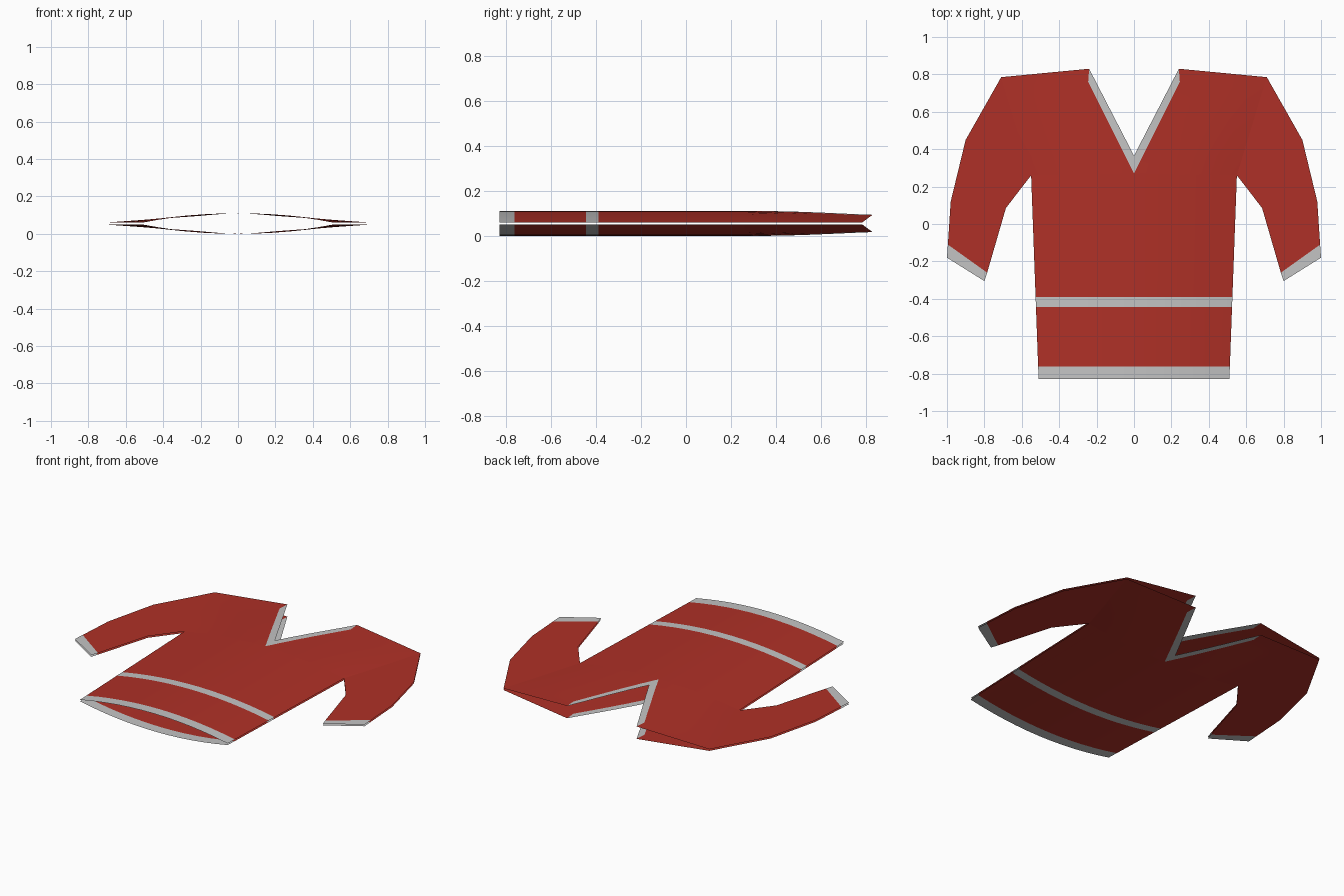
import bpy, bmesh

if "Cube" in bpy.data.objects:
    bpy.data.objects.remove(bpy.data.objects["Cube"])

MID, GAP, RISE = 0.055, 0.005, 0.05      # mid height, half gap at the seams, belly of the arch
ARMPIT, SHOULDER = (0.55, 0.26), (0.71, 0.785)


def material(name, rgb):
    m = bpy.data.materials.new(name)
    m.diffuse_color = (*rgb, 1)
    m.use_nodes = True
    m.node_tree.nodes["Principled BSDF"].inputs["Base Color"].default_value = m.diffuse_color
    return m


red = material("red cloth", (0.43, 0.03, 0.02))
grey = material("light grey trim", (0.55, 0.55, 0.55))


def mix(a, b, t):
    return tuple(p + (q - p) * t for p, q in zip(a, b))


def side_x(y):
    """Half width of the torso at y."""
    if y <= ARMPIT[1]:
        return 0.51 + 0.04 * (y + 0.83) / 1.09
    return 0.55 + 0.16 * (y - 0.26) / 0.525


def lift(x, y):
    """Distance of the cloth from the middle plane."""
    t = min(1, x / side_x(y))
    s = min(1, max(0, (y - 0.26) / 0.525))
    return GAP + RISE * ((1 - t * t) * (1 - s) + (1 - t) * s)


def cloth(name, rows, n, mat):
    """Loft between row ends, mirrored left/right, as a front and a back sheet."""
    for layer, up in (("front", 1), ("back", -1)):
        bm = bmesh.new()
        for side in (1, -1):
            grid = []
            for a, b in rows:
                pts = [mix(a, b, i / n) for i in range(n + 1)]
                grid.append([bm.verts.new((side * x, y, MID + up * lift(x, y))) for x, y in pts])
            for r0, r1 in zip(grid, grid[1:]):
                for i in range(n):
                    f = bm.faces.new((r0[i], r0[i + 1], r1[i + 1], r1[i]))
                    f.normal_update()
                    if f.normal.z * up < 0:
                        f.normal_flip()
        bmesh.ops.remove_doubles(bm, verts=bm.verts, dist=0.0005)
        me = bpy.data.meshes.new(f"{layer}_{name}")
        bm.to_mesh(me)
        bm.free()
        me.materials.append(mat)
        ob = bpy.data.objects.new(me.name, me)
        bpy.context.collection.objects.link(ob)
        bpy.context.view_layer.objects.active = ob
        bpy.ops.object.select_all(action='DESELECT')
        ob.select_set(True)
        bpy.ops.object.shade_smooth_by_angle()


# torso bands from hem to armpit
def band(y):
    return ((0, y), (side_x(y), y))


for name, y0, y1, mat in (("hem_trim", -0.83, -0.763, grey),
                          ("lower_torso", -0.763, -0.445, red),
                          ("waist_stripe", -0.445, -0.39, grey)):
    cloth(name, [band(y0), band(y1)], 6, mat)
cloth("torso", [band(-0.39), ((0, 0.27), ARMPIT)], 6, red)

# chest beside the neckline, up to the shoulder seam
neck_low, neck_high, neck_tip = (0, 0.27), (0.245, 0.76), (0.24, 0.83)
chest = [(mix(neck_low, neck_high, i / 5), mix(ARMPIT, SHOULDER, i / 5 * 0.93)) for i in range(6)]
cloth("chest", chest + [(neck_tip, SHOULDER)], 6, red)

# v-shaped neckline trim
cloth("neck_trim", [((0, 0.365), neck_tip), (neck_low, neck_high)], 5, grey)

# sleeves and cuffs
cuff_seam = ((0.785, -0.26), (0.995, -0.11))
cloth("sleeves", [(ARMPIT, SHOULDER), ((0.6175, 0.173), (0.90, 0.45)),
                  ((0.685, 0.085), (0.98, 0.12)), cuff_seam], 1, red)
cloth("cuffs", [cuff_seam, ((0.80, -0.305), (1.0, -0.18))], 1, grey)
